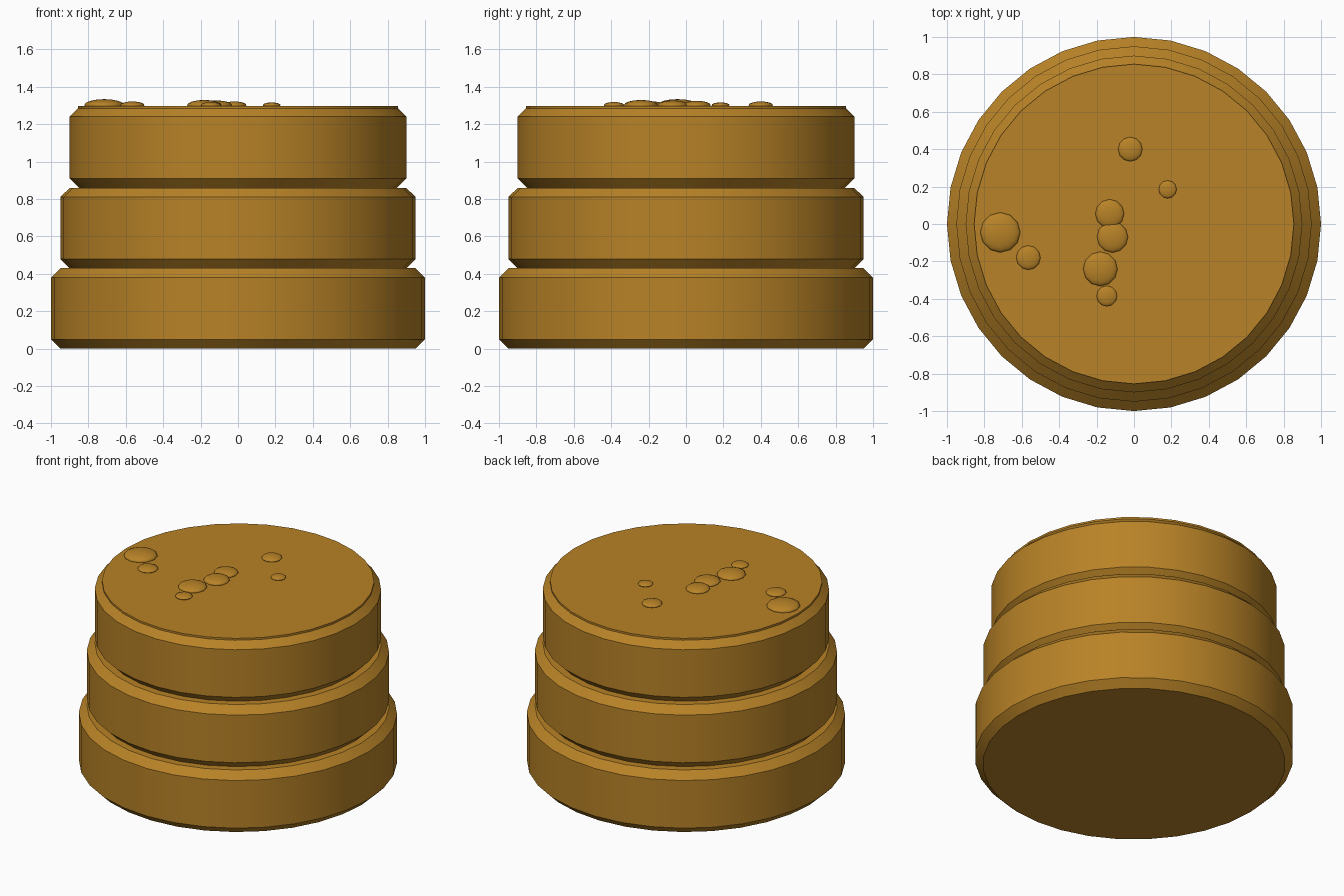
import bpy
import math

cube = bpy.data.objects.get("Cube")
if cube:
    bpy.data.objects.remove(cube, do_unlink=True)

# Golden brown material
brown = bpy.data.materials.new("golden_brown")
brown.use_nodes = True
colour = (0.48, 0.225, 0.02, 1)
brown.diffuse_color = colour
brown.node_tree.nodes["Principled BSDF"].inputs["Base Color"].default_value = colour


def finish(obj, name, angle):
    obj.name = name
    obj.data.materials.append(brown)
    bpy.ops.object.shade_smooth_by_angle(angle=math.radians(angle))


def disc(name, radius, bottom, height, bevel=0):
    bpy.ops.mesh.primitive_cylinder_add(vertices=32, radius=radius, depth=height,
                                        location=(0, 0, bottom + height / 2))
    obj = bpy.context.object
    if bevel:
        mod = obj.modifiers.new("rim_bevel", "BEVEL")
        mod.width = bevel
        mod.segments = 1
        mod.limit_method = "ANGLE"
        mod.angle_limit = math.radians(40)
        bpy.ops.object.modifier_apply(modifier=mod.name)
    finish(obj, name, 30)


# Three stacked layers, each a little narrower
LAYER = 0.43
for i, name in enumerate(("bottom_layer", "middle_layer", "top_layer")):
    disc(name, 1 - 0.05 * i, i * LAYER, LAYER, 0.05)

# Thin glaze on the top
disc("top_glaze", 0.855, 1.285, 0.013)

# Flattened drops on the glaze: x, y, radius
drops = [
    (-0.715, -0.045, 0.107), (-0.565, -0.18, 0.065),
    (-0.13, 0.055, 0.077), (-0.115, -0.07, 0.083),
    (-0.18, -0.24, 0.092), (-0.145, -0.385, 0.055),
    (-0.02, 0.4, 0.065), (0.18, 0.185, 0.048),
]
for i, (x, y, r) in enumerate(drops):
    bpy.ops.mesh.primitive_uv_sphere_add(segments=12, ring_count=8, radius=r,
                                         location=(x, y, 1.302))
    drop = bpy.context.object
    drop.scale.z = 0.3
    finish(drop, f"drop_{i + 1}", 60)
